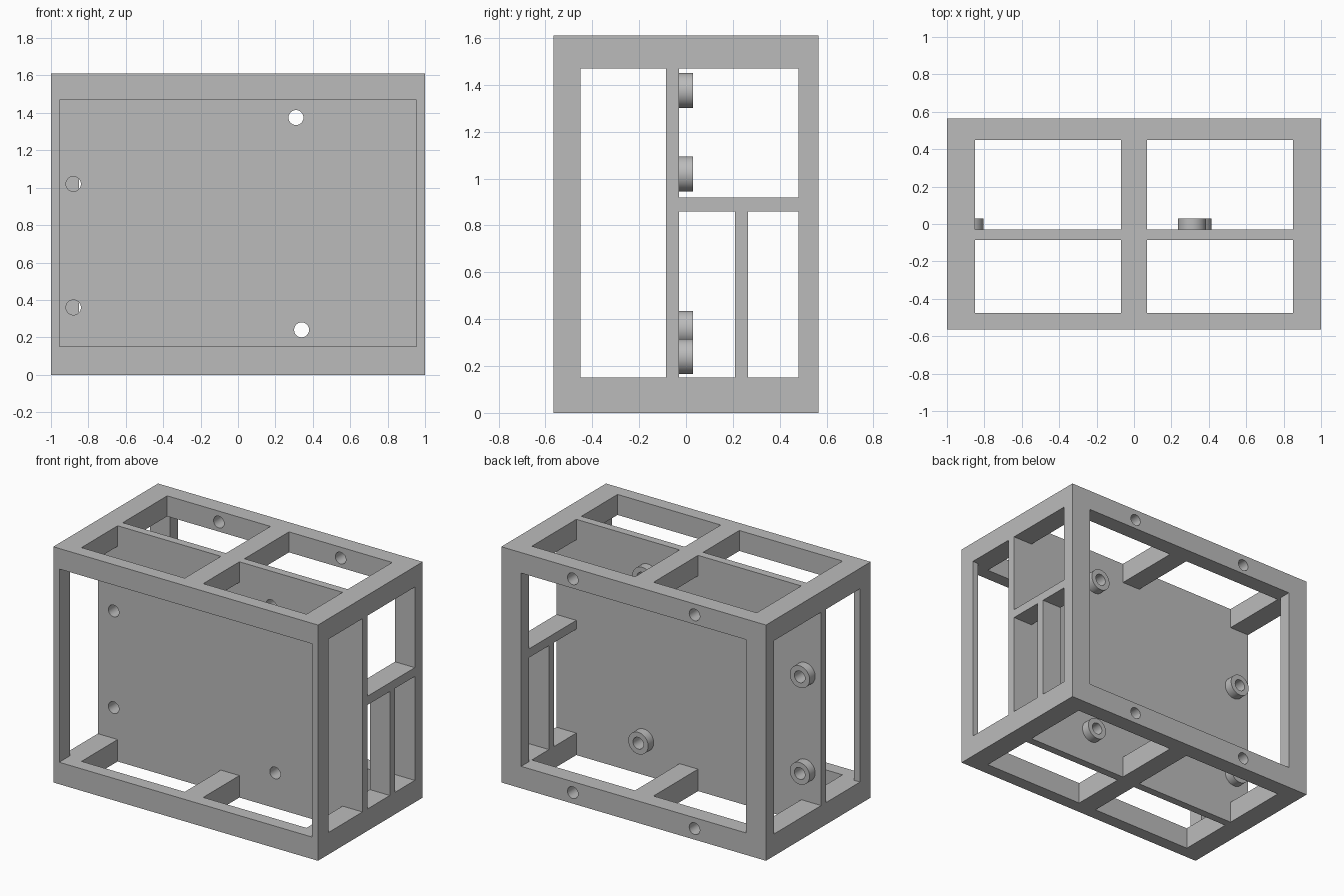
import bpy
from math import radians

cube = bpy.data.objects.get("Cube")
if cube:
    bpy.data.objects.remove(cube, do_unlink=True)

HEIGHT, HALF_Y = 1.61, 0.565
LOW, HIGH = 0.15, 1.47            # clear height between floor and roof frames
WALL_F, WALL_B = -0.085, -0.03    # front and back of the mounting wall

grey = bpy.data.materials.new("plain grey")
grey.use_nodes = True
colour = (0.5, 0.5, 0.5, 1)
grey.diffuse_color = colour
grey.node_tree.nodes["Principled BSDF"].inputs["Base Color"].default_value = colour


def box(name, x0, x1, y0, y1, z0, z1):
    bpy.ops.mesh.primitive_cube_add(size=1)
    ob = bpy.context.object
    ob.name = name
    for v in ob.data.vertices:
        v.co = (x1 if v.co.x > 0 else x0,
                y1 if v.co.y > 0 else y0,
                z1 if v.co.z > 0 else z0)
    return ob


def rod(name, x, z, radius, y0, y1):
    bpy.ops.mesh.primitive_cylinder_add(
        vertices=48, radius=radius, depth=y1 - y0,
        location=(x, (y0 + y1) / 2, z), rotation=(radians(90), 0, 0))
    bpy.context.object.name = name
    return bpy.context.object


def combine(target, other, operation):
    mod = target.modifiers.new(operation.lower(), 'BOOLEAN')
    mod.operation, mod.solver, mod.object = operation, 'EXACT', other
    bpy.context.view_layer.objects.active = target
    bpy.ops.object.modifier_apply(modifier=mod.name)
    bpy.data.objects.remove(other, do_unlink=True)


frame = box("enclosure_frame", -1, 1, -HALF_Y, HALF_Y, 0, HEIGHT)
frame.data.materials.append(grey)

# Front and back bays, and the side windows
openings = [
    (-0.955, 0.955, -0.7, WALL_F, LOW, HIGH),
    (-1.1, 1.1, -0.45, WALL_F, LOW, HIGH),
    (-0.85, 0.85, WALL_B, 0.7, LOW, HIGH),
    (-1.1, -0.8, WALL_B, 0.48, LOW, HIGH),
    # Left side is split by a shelf and an upright
    (0.8, 1.1, WALL_B, 0.48, 0.92, HIGH),
    (0.8, 1.1, WALL_B, 0.21, LOW, 0.86),
    (0.8, 1.1, 0.265, 0.48, LOW, 0.86),
]
# Four openings through the roof and floor
for x0, x1 in ((-0.85, -0.07), (0.07, 0.85)):
    for y0, y1 in ((-0.475, WALL_F), (WALL_B, 0.45)):
        openings.append((x0, x1, y0, y1, -0.1, HEIGHT + 0.1))
for o in openings:
    combine(frame, box("opening_cutter", *o), 'DIFFERENCE')

# Standoffs on the wall, each bored right through
for x, z in ((-0.88, 1.02), (-0.88, 0.36), (0.31, 1.375), (0.34, 0.24)):
    combine(frame, rod("standoff", x, z, 0.075, -0.05, 0.03), 'UNION')
    combine(frame, rod("bore_cutter", x, z, 0.04, -0.2, 0.2), 'DIFFERENCE')

# Screw holes through the back rails
for x in (-0.46, 0.46):
    for z in (0.075, 1.535):
        combine(frame, rod("screw_cutter", x, z, 0.04, 0.35, 0.7), 'DIFFERENCE')

bpy.ops.object.select_all(action='DESELECT')
frame.select_set(True)
bpy.context.view_layer.objects.active = frame
bpy.ops.object.shade_smooth_by_angle(angle=radians(30))
